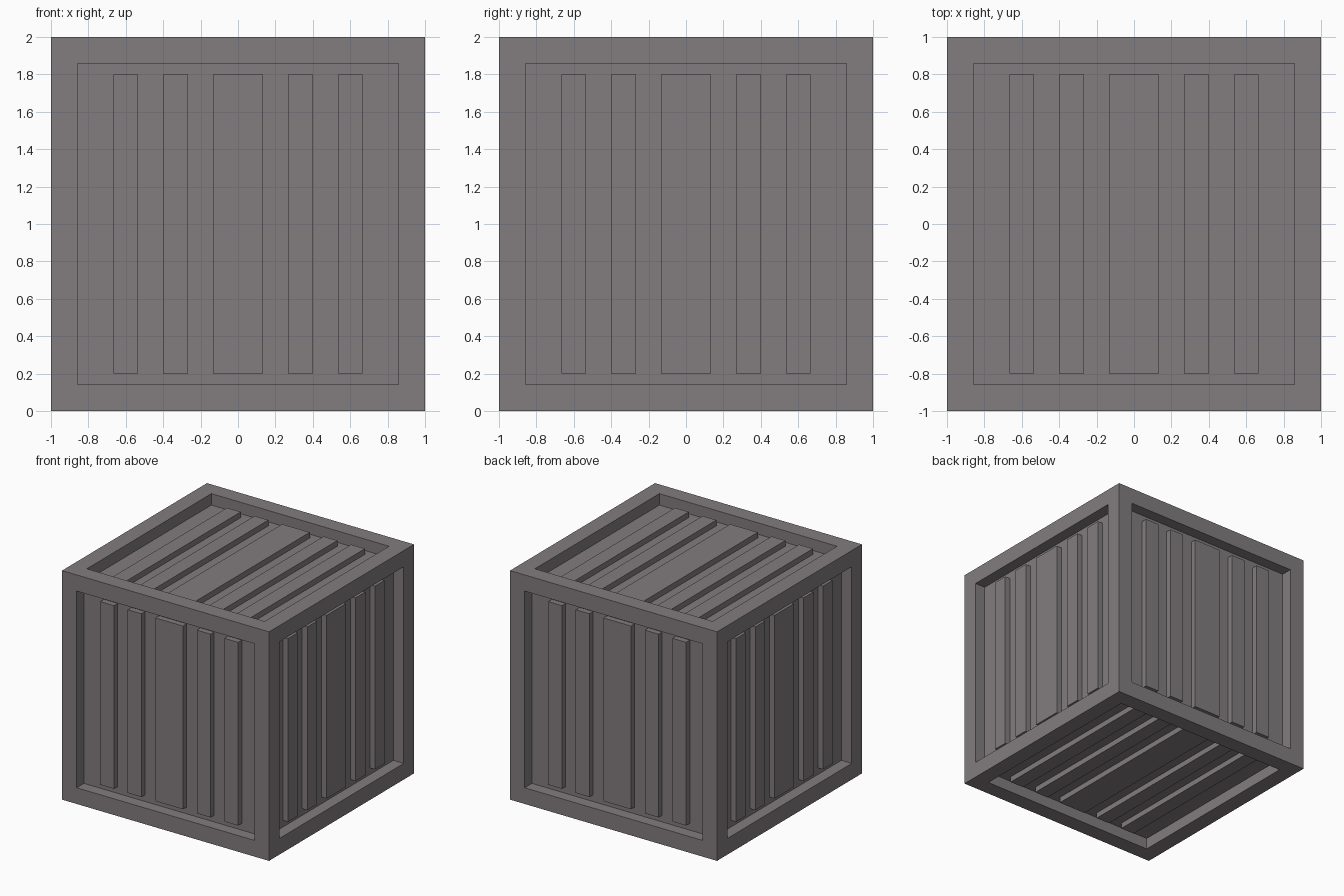
import bpy, bmesh
from math import pi
from mathutils import Matrix

if "Cube" in bpy.data.objects:
    bpy.data.objects.remove(bpy.data.objects["Cube"])

HALF, BORDER, RECESS, RAISE = 1.0, 0.2, 0.1, 0.05
UNIT = 2 * (HALF - BORDER) / 12          # width of one slat or one gap
LENGTH = 2 * (HALF - BORDER)

grey = bpy.data.materials.new("crate grey")
grey.diffuse_color = (0.223, 0.205, 0.212, 1)
grey.use_nodes = True
grey.node_tree.nodes["Principled BSDF"].inputs["Base Color"].default_value = grey.diffuse_color


def add_object(name, bm):
    bmesh.ops.recalc_face_normals(bm, faces=bm.faces)
    mesh = bpy.data.meshes.new(name)
    bm.to_mesh(mesh)
    bm.free()
    mesh.materials.append(grey)
    obj = bpy.data.objects.new(name, mesh)
    obj.location.z = HALF
    bpy.context.collection.objects.link(obj)
    return obj


# Crate body: a cube with a sunken square panel on every side
bm = bmesh.new()
bmesh.ops.create_cube(bm, size=2 * HALF)
panels = list(bm.faces)
bmesh.ops.inset_individual(bm, faces=panels, thickness=BORDER)
bmesh.ops.inset_individual(bm, faces=panels, thickness=0, depth=-RECESS)
add_object("crate_frame", bm)

# Slats: (centre, width) across the panel, wide one in the middle
SLATS = [(-4.5, 1), (-2.5, 1), (0, 2), (2.5, 1), (4.5, 1)]
sides = {"top": Matrix.Identity(4), "bottom": Matrix.Rotation(pi, 4, 'Y')}
for i, side in enumerate(("front", "right", "back", "left")):
    sides[side] = Matrix.Rotation(i * pi / 2, 4, 'Z') @ Matrix.Rotation(pi / 2, 4, 'X')

for side, turn in sides.items():
    bm = bmesh.new()
    for centre, width in SLATS:
        place = Matrix.Translation((centre * UNIT, 0, HALF - RECESS + RAISE / 2))
        size = Matrix.Diagonal((width * UNIT, LENGTH, RAISE, 1))
        bmesh.ops.create_cube(bm, size=1, matrix=turn @ place @ size)
    add_object(side + "_slats", bm)
